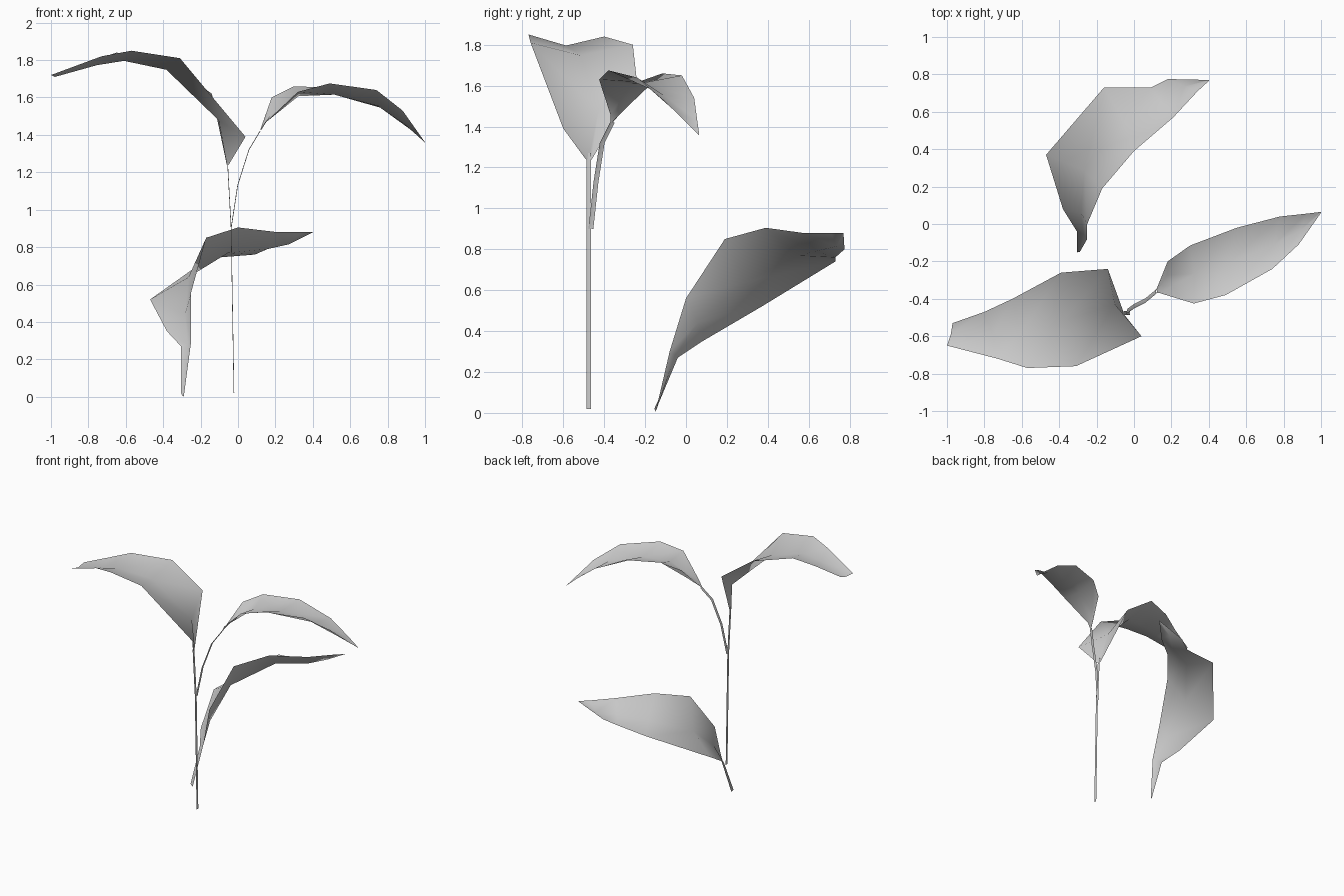
import bpy
import bmesh
from mathutils import Vector

cube = bpy.data.objects.get("Cube")
if cube:
    bpy.data.objects.remove(cube, do_unlink=True)

# One pale grey for the whole plant
pale_grey = bpy.data.materials.new("pale_grey")
pale_grey.use_nodes = True
grey = (0.6, 0.6, 0.6, 1)
pale_grey.diffuse_color = grey
pale_grey.node_tree.nodes["Principled BSDF"].inputs["Base Color"].default_value = grey


def finish(name, mesh_builder):
    """Turn a bmesh into a smooth shaded object with the plant material."""
    mesh = bpy.data.meshes.new(name)
    mesh_builder.to_mesh(mesh)
    mesh_builder.free()
    mesh.materials.append(pale_grey)
    for polygon in mesh.polygons:
        polygon.use_smooth = True
    blade = bpy.data.objects.new(name, mesh)
    bpy.context.collection.objects.link(blade)
    return blade


def folded_sheet(name, right_edge, left_edge, fold):
    """Span two edge lines with a sheet creased down along its midrib."""
    right = [Vector(point) for point in right_edge]
    left = [Vector(point) for point in left_edge]
    centre = [(a + b) / 2 for a, b in zip(right, left)]
    last = len(centre) - 1
    builder = bmesh.new()
    rows = []
    for i, middle in enumerate(centre):
        along = centre[min(i + 1, last)] - centre[max(i - 1, 0)]
        across = left[i] - right[i]
        normal = along.cross(across).normalized()
        midrib = middle - normal * across.length * fold
        rows.append([builder.verts.new(p) for p in (right[i], midrib, left[i])])
    for lower, upper in zip(rows, rows[1:]):
        for side in range(2):
            builder.faces.new((lower[side], upper[side],
                               upper[side + 1], lower[side + 1]))
    bmesh.ops.remove_doubles(builder, verts=builder.verts, dist=0.001)
    return finish(name, builder)


def stem(name, path, half_width):
    """A thin ribbon that follows the path, wide from front to back."""
    offset = Vector((0, half_width, 0))
    front = [Vector(point) - offset for point in path]
    back = [Vector(point) + offset for point in path]
    return folded_sheet(name, back, front, fold=0.15)


# Tall leaf, arching to the right
tall_front = [(-0.05, -0.49, 1.24), (0.04, -0.60, 1.39), (-0.31, -0.76, 1.81),
              (-0.57, -0.77, 1.85), (-0.73, -0.72, 1.82), (-1.0, -0.65, 1.72)]
tall_back = [(-0.06, -0.46, 1.24), (-0.14, -0.24, 1.62), (-0.39, -0.26, 1.80),
             (-0.65, -0.40, 1.84), (-0.80, -0.47, 1.79), (-0.97, -0.53, 1.73)]
folded_sheet("tall_leaf", tall_back, tall_front, fold=0.13)

# Middle leaf, arching to the left
arch_front = [(0.12, -0.37, 1.42), (0.14, -0.37, 1.46), (0.32, -0.425, 1.63),
              (0.49, -0.38, 1.675), (0.74, -0.24, 1.64), (0.88, -0.11, 1.53),
              (1.0, 0.06, 1.36)]
arch_back = [(0.12, -0.35, 1.43), (0.18, -0.20, 1.60), (0.30, -0.115, 1.66),
             (0.55, -0.02, 1.65), (0.78, 0.04, 1.54), (0.92, 0.055, 1.43),
             (1.0, 0.065, 1.36)]
folded_sheet("arching_leaf", arch_front, arch_back, fold=0.13)

# Low leaf, opening towards the back
low_outer = [(-0.305, -0.155, 0.02), (-0.305, -0.04, 0.27), (-0.38, 0.08, 0.35),
             (-0.47, 0.37, 0.52), (-0.16, 0.73, 0.74), (0.09, 0.73, 0.76),
             (0.18, 0.775, 0.80), (0.40, 0.77, 0.88)]
low_inner = [(-0.29, -0.15, 0.0), (-0.25, -0.08, 0.30), (-0.25, 0.0, 0.56),
             (-0.17, 0.19, 0.85), (0.0, 0.39, 0.905), (0.21, 0.57, 0.88),
             (0.34, 0.71, 0.88), (0.40, 0.765, 0.88)]
folded_sheet("low_leaf", low_inner, low_outer, fold=0.15)

# Main stem and the branch that carries the middle leaf
stem("main_stem", [(-0.02, -0.476, 0.02), (-0.035, -0.475, 0.9),
                   (-0.055, -0.475, 1.27)], half_width=0.011)
stem("branch_stem", [(-0.035, -0.465, 0.9), (0.0, -0.44, 1.13),
                     (0.06, -0.41, 1.32), (0.12, -0.36, 1.42)], half_width=0.012)
